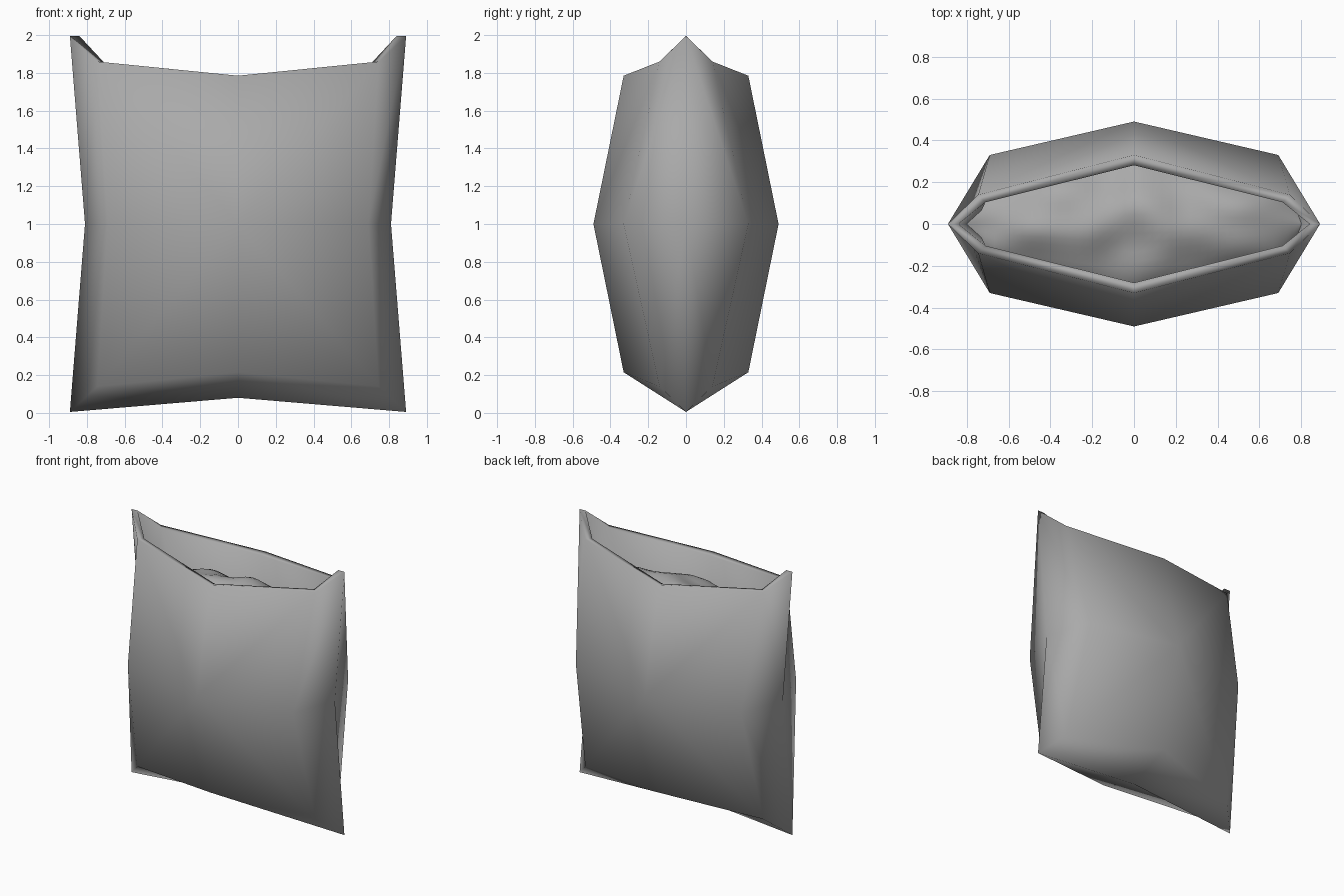
import bpy
import bmesh
from mathutils import Vector, noise

cube = bpy.data.objects.get("Cube")
if cube:
    bpy.data.objects.remove(cube, do_unlink=True)


def make_material(name, value):
    mat = bpy.data.materials.new(name)
    mat.use_nodes = True
    color = (value, value, value, 1)
    mat.diffuse_color = color
    mat.node_tree.nodes["Principled BSDF"].inputs["Base Color"].default_value = color
    return mat


def add_object(name, bm, mat):
    bmesh.ops.recalc_face_normals(bm, faces=bm.faces)
    for face in bm.faces:
        face.smooth = True
    mesh = bpy.data.meshes.new(name)
    bm.to_mesh(mesh)
    bm.free()
    mesh.materials.append(mat)
    obj = bpy.data.objects.new(name, mesh)
    bpy.context.collection.objects.link(obj)
    return obj


grey = make_material("plain grey", 0.4)


# Bag: a pillow of two panels joined at the seam, open along the top
def seam_point(i, j):
    if i and j:
        return Vector((0.89 * i, 0, 1 + 0.995 * j))
    return Vector((0.81 * i, 0, 1 + 0.92 * j))


def panel_point(i, j, side):
    if i and j:
        return Vector((0.745 * i, 0.14 * side, 1 + 0.86 * j))
    if i or j:
        return Vector((0.69 * i, 0.33 * side, 1 + 0.785 * j))
    return Vector((0, 0.49 * side, 1))


around = [(1, 1), (1, 0), (1, -1), (0, -1), (-1, -1), (-1, 0), (-1, 1), (0, 1)]
bm = bmesh.new()
seam = {k: bm.verts.new(seam_point(*k)) for k in around if k != (0, 1)}
for side in (-1, 1):
    panel = {k: bm.verts.new(panel_point(*k, side)) for k in around + [(0, 0)]}
    # Outer strips run from seam to panel, except at the mouth
    for a, b in zip(around[:6], around[1:7]):
        bm.faces.new((seam[a], seam[b], panel[b], panel[a]))
    # Four large quads meet at the bulge
    for i in (-1, 1):
        for j in (-1, 1):
            bm.faces.new((panel[0, 0], panel[i, 0], panel[i, j], panel[0, j]))
bag = add_object("bag", bm, grey)
shell = bag.modifiers.new("cloth thickness", "SOLIDIFY")
shell.thickness = 0.05
shell.offset = -1


# Contents: an uneven mound filling the mouth of the bag
def half_depth(x):
    x = abs(x)
    if x < 0.69:
        return 0.36 - 0.17 * x / 0.69
    return 0.19 - 0.17 * (x - 0.69) / 0.11


bm = bmesh.new()
bmesh.ops.create_grid(bm, x_segments=36, y_segments=16, size=1)
for vert in bm.verts:
    u, v, _ = vert.co
    x = 0.8 * u
    y = v * half_depth(x)
    mound = (1 - u ** 4) * (1 - v * v)
    lump = noise.noise(Vector((x * 4, y * 5, 3)))
    vert.co = (x, y, 1.5 + 0.17 * mound + 0.06 * lump * (1 - v ** 4))
contents = add_object("contents", bm, grey)
if contents.data.polygons[0].normal.z < 0:
    contents.data.flip_normals()
